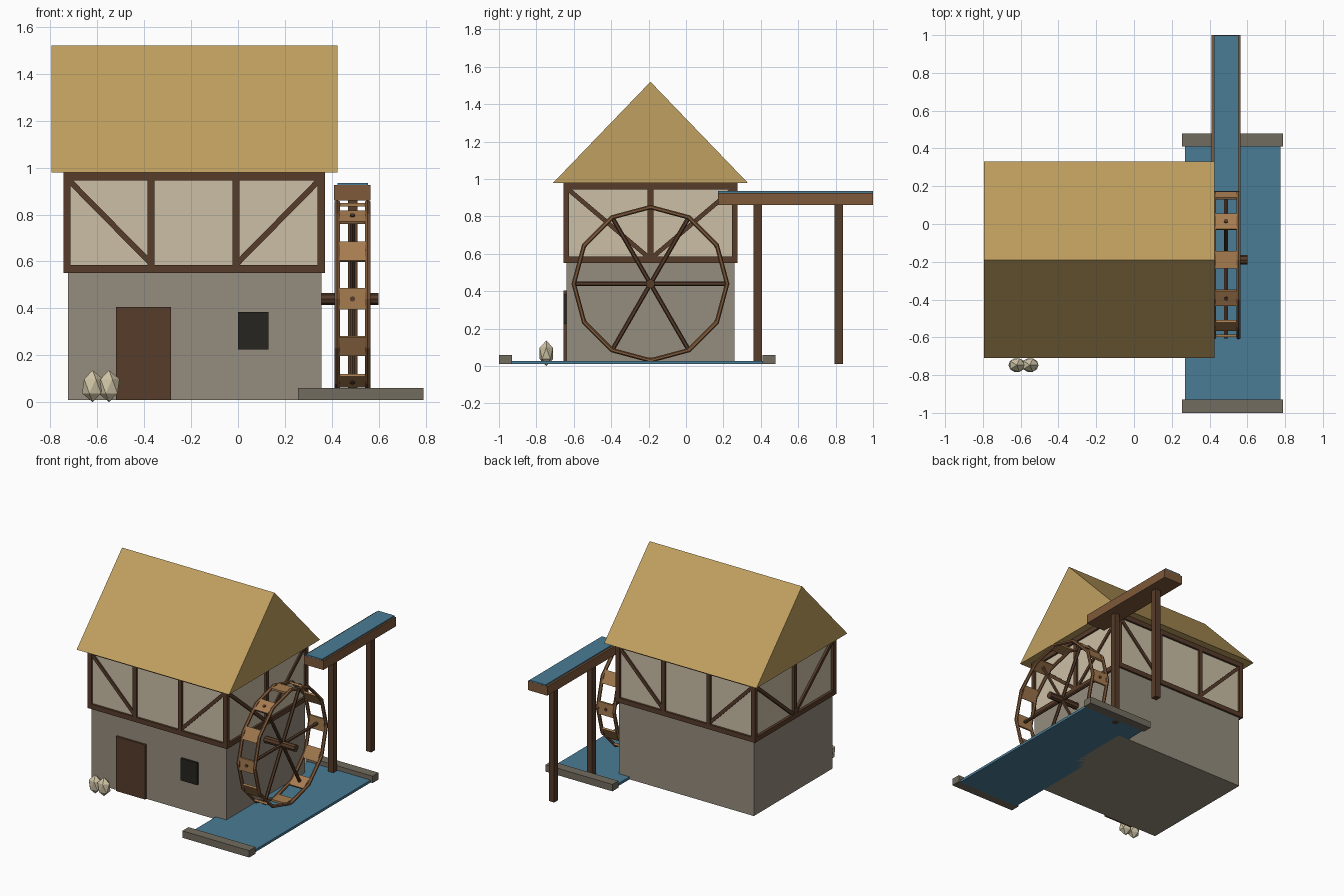
import bpy, bmesh, math
from mathutils import Vector, Matrix

if "Cube" in bpy.data.objects:
    bpy.data.objects.remove(bpy.data.objects["Cube"])


def mat(name, r, g, b):
    m = bpy.data.materials.new(name)
    m.diffuse_color = (r, g, b, 1)
    m.use_nodes = True
    m.node_tree.nodes["Principled BSDF"].inputs["Base Color"].default_value = m.diffuse_color
    return m


THATCH = mat("thatch", 0.53, 0.35, 0.115)
STONE = mat("stone", 0.30, 0.265, 0.205)
BANK = mat("bank_stone", 0.17, 0.15, 0.115)
PLASTER = mat("plaster", 0.60, 0.52, 0.38)
DARK = mat("dark_wood", 0.095, 0.045, 0.023)
WOOD = mat("wood", 0.21, 0.10, 0.043)
BOARD = mat("board_wood", 0.38, 0.20, 0.08)
WATER = mat("water", 0.07, 0.20, 0.30)
BLACK = mat("window_dark", 0.02, 0.018, 0.014)
SACK = mat("sack_cloth", 0.62, 0.55, 0.38)


def make(name, bm, m):
    bmesh.ops.recalc_face_normals(bm, faces=bm.faces)
    me = bpy.data.meshes.new(name)
    bm.to_mesh(me)
    bm.free()
    me.materials.append(m)
    ob = bpy.data.objects.new(name, me)
    bpy.context.collection.objects.link(ob)
    return ob


def box(name, m, x, y, z):
    """Box from (min, max) ranges."""
    bm = bmesh.new()
    bmesh.ops.create_cube(bm, size=1)
    for v in bm.verts:
        v.co = Vector([r[0] if c < 0 else r[1] for c, r in zip(v.co, (x, y, z))])
    return make(name, bm, m)


def beam(name, m, a, b, w, t, normal):
    """Rectangular beam a-b; t is the thickness along normal."""
    a, b, n = Vector(a), Vector(b), Vector(normal)
    d = (b - a).normalized()
    s = d.cross(n)
    rot = Matrix((s, n, d)).transposed().to_4x4()
    bm = bmesh.new()
    bmesh.ops.create_cube(bm, size=1, matrix=Matrix.Translation((a + b) / 2) @ rot
                          @ Matrix.Diagonal((w, t, (b - a).length, 1)))
    return make(name, bm, m)


def rod(name, m, a, b, r, sides=8):
    a, b = Vector(a), Vector(b)
    q = (b - a).to_track_quat('Z', 'Y').to_matrix().to_4x4()
    bm = bmesh.new()
    bmesh.ops.create_cone(bm, cap_ends=True, segments=sides, radius1=r, radius2=r,
                          depth=(b - a).length, matrix=Matrix.Translation((a + b) / 2) @ q)
    return make(name, bm, m)


# House body
CY = -0.19
box("stone_base", STONE, (-0.725, 0.355), (-0.64, 0.26), (0.01, 0.55))
box("plaster_storey", PLASTER, (-0.725, 0.355), (-0.64, 0.26), (0.55, 0.98))
box("door", DARK, (-0.52, -0.285), (-0.655, -0.63), (0.01, 0.405))
box("window", BLACK, (0.0, 0.13), (-0.655, -0.63), (0.225, 0.385))

# Thatched roof prism
bm = bmesh.new()
ends = [[bm.verts.new((x, y, z)) for y, z in ((-0.71, 0.98), (0.33, 0.98), (CY, 1.52))]
        for x in (-0.795, 0.425)]
for e in ends:
    bm.faces.new(e)
for i in range(3):
    j = (i + 1) % 3
    bm.faces.new((ends[0][i], ends[0][j], ends[1][j], ends[1][i]))
make("thatched_roof", bm, THATCH)

# Timber frame: front and back walls
X0, X1, Y0, Y1 = -0.745, 0.37, -0.655, 0.275
ZB, ZT = 0.585, 0.945
for side, y in (("front", (Y0, Y0 + 0.03)), ("back", (Y1 - 0.03, Y1))):
    box(side + "_sill", DARK, (X0, X1), y, (0.55, ZB))
    box(side + "_top_plate", DARK, (X0, X1), y, (ZT, 0.982))
    for i, x in enumerate((X0 + 0.015, -0.37, -0.008, X1 - 0.015)):
        box(f"{side}_post_{i}", DARK, (x - 0.015, x + 0.015), y, (0.56, 0.97))
    yc = sum(y) / 2 + (0.002 if side == "front" else -0.002)
    for i, (xa, xb) in enumerate(((-0.72, -0.365), (0.345, -0.01))):
        beam(f"{side}_brace_{i}", DARK, (xa, yc, ZT), (xb, yc, ZB), 0.024, 0.024, (0, 1, 0))

# Timber frame: gable walls
for side, x in (("left", (X0, X0 + 0.03)), ("right", (X1 - 0.03, X1))):
    box(side + "_sill", DARK, x, (Y0, Y1), (0.55, ZB))
    box(side + "_top_plate", DARK, x, (Y0, Y1), (ZT, 0.982))
    box(side + "_middle_post", DARK, x, (CY - 0.015, CY + 0.015), (0.56, 0.97))
    xc = sum(x) / 2 + (0.002 if side == "left" else -0.002)
    for s in (-1, 1):
        beam(f"{side}_brace_{s}", DARK, (xc, CY + s * 0.44, ZT), (xc, CY + s * 0.015, ZB),
             0.024, 0.024, (1, 0, 0))

# Water wheel
WX, WZ, R = 0.488, 0.44, 0.41
hub = Vector((WX, CY, WZ))


def rim_dir(k):
    a = math.radians(30 * k)
    return Vector((0, math.cos(a), math.sin(a)))


rod("axle", DARK, (0.35, CY, WZ), (0.6, CY, WZ), 0.025)
for n, x in (("inner", 0.423), ("outer", 0.553)):
    bm = bmesh.new()
    rings = []
    for k in range(12):
        d = rim_dir(k)
        c = Vector((x, CY, WZ)) + d * R
        rings.append([bm.verts.new(c + d * 0.012 * math.cos(t) + Vector((0.013 * math.sin(t), 0, 0)))
                      for t in (math.tau * i / 6 for i in range(6))])
    for k in range(12):
        p, q = rings[k], rings[(k + 1) % 12]
        for i in range(6):
            j = (i + 1) % 6
            bm.faces.new((p[i], p[j], q[j], q[i]))
    make(n + "_rim", bm, WOOD)
for k in range(12):
    d = rim_dir(k)
    c = hub + d * 0.402
    e = Vector((0.056, 0, 0))
    beam(f"paddle_{k}", BOARD, c - e, c + e, 0.092, 0.014, d)
    if k % 2 == 0:
        rod(f"spoke_{k}", DARK, hub, hub + d * 0.415, 0.012, 6)

# Stream and banks
box("stream", WATER, (0.27, 0.775), (-0.935, 0.415), (0.01, 0.028))
box("front_bank", BANK, (0.255, 0.79), (-1.0, -0.93), (0.01, 0.06))
box("back_bank", BANK, (0.255, 0.79), (0.41, 0.478), (0.01, 0.06))

# Flume on posts
box("flume_trough", WOOD, (0.41, 0.565), (0.17, 1.0), (0.86, 0.926))
box("flume_water", WATER, (0.424, 0.554), (0.171, 0.999), (0.90, 0.935))
for i, y in enumerate((0.383, 0.817)):
    box(f"flume_post_{i}", DARK, (0.468, 0.51), (y - 0.022, y + 0.022), (0.01, 0.865))

# Sacks by the door
for i, x in enumerate((-0.62, -0.55)):
    bm = bmesh.new()
    bmesh.ops.create_icosphere(bm, subdivisions=1, radius=1, matrix=Matrix.Translation(
        (x, -0.747, 0.068)) @ Matrix.Diagonal((0.05, 0.042, 0.068, 1)))
    make(f"sack_{i}", bm, SACK)
